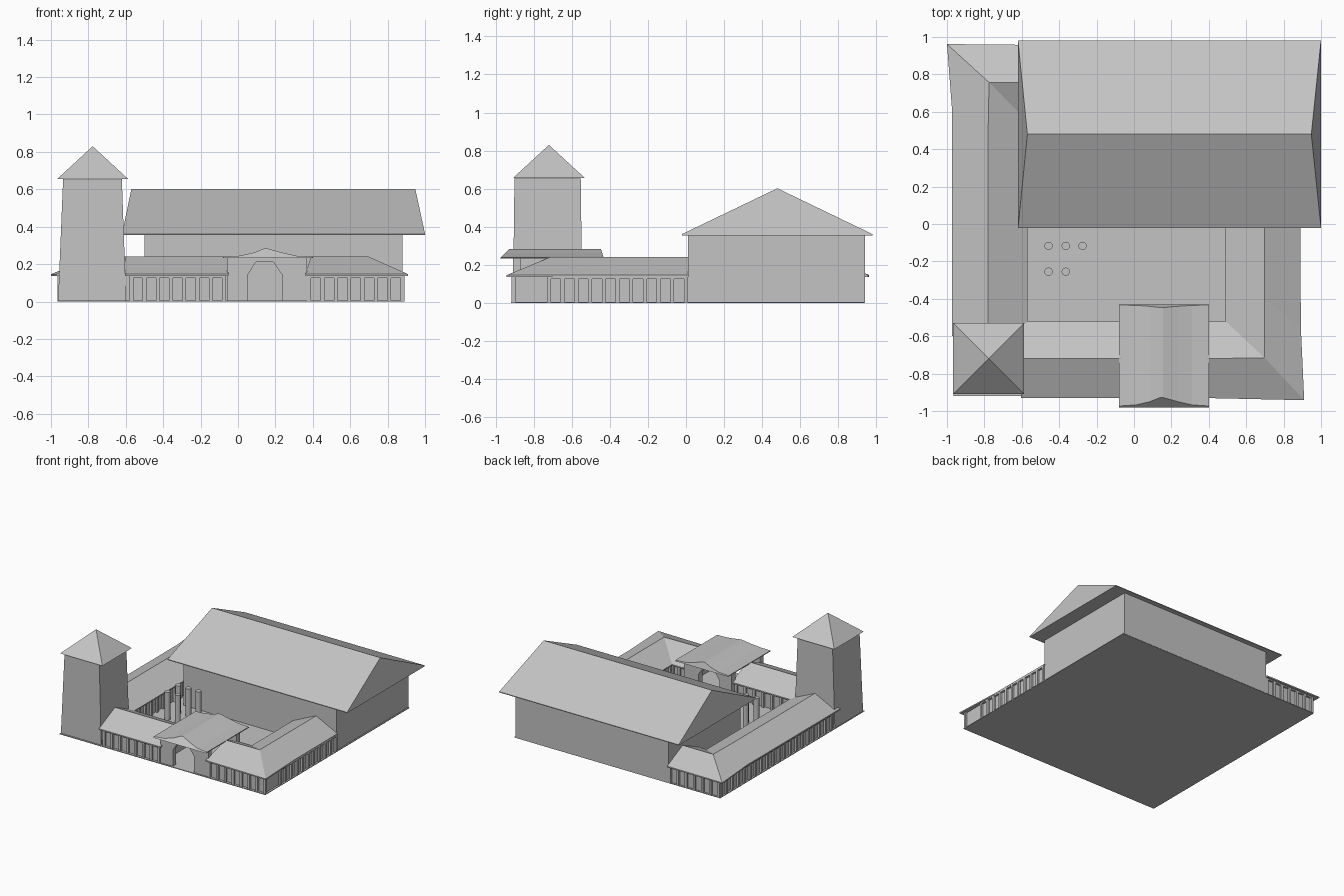
import bpy, bmesh, math

if "Cube" in bpy.data.objects:
    bpy.data.objects.remove(bpy.data.objects["Cube"])

# the whole model is one plain grey
GREY = bpy.data.materials.new("plain_grey")
GREY.diffuse_color = (0.55, 0.55, 0.55, 1)
GREY.use_nodes = True
GREY.node_tree.nodes["Principled BSDF"].inputs["Base Color"].default_value = GREY.diffuse_color

def finish(name, bm):
    bmesh.ops.recalc_face_normals(bm, faces=bm.faces)
    me = bpy.data.meshes.new(name)
    bm.to_mesh(me)
    bm.free()
    me.materials.append(GREY)
    ob = bpy.data.objects.new(name, me)
    bpy.context.collection.objects.link(ob)
    return ob

def add_box(bm, x0, x1, y0, y1, z0, z1):
    r = bmesh.ops.create_cube(bm, size=1)
    for v in r["verts"]:
        v.co = ((x0 + x1) / 2 + v.co.x * (x1 - x0),
                (y0 + y1) / 2 + v.co.y * (y1 - y0),
                (z0 + z1) / 2 + v.co.z * (z1 - z0))

def box(name, *dims):
    bm = bmesh.new()
    add_box(bm, *dims)
    return finish(name, bm)

def loft(name, sections):
    """Skin closed sections with equal point counts and cap both ends."""
    bm = bmesh.new()
    rings = [[bm.verts.new(p) for p in s] for s in sections]
    n = len(rings[0])
    for a, b in zip(rings, rings[1:]):
        for i in range(n):
            j = (i + 1) % n
            bm.faces.new((a[i], a[j], b[j], b[i]))
    bm.faces.new(rings[0])
    bm.faces.new(rings[-1])
    return finish(name, bm)

def wing_roof(name, path):
    """Each path entry: outer eave, ridge and inner eave in plan."""
    loft(name, [[(*o, 0.136), (*o, 0.146), (*r, 0.24),
                 (*i, 0.146), (*i, 0.136)] for o, r, i in path])

def post_row(name, axis, a, b, c, side):
    """Posts and top beam along an axis, standing out of a wall at c."""
    bm = bmesh.new()
    n = max(1, round((b - a) / 0.075))
    lo, hi = sorted((c - side * 0.004, c + side * 0.016))
    def bar(s, e, z0, z1):
        if axis == "x":
            add_box(bm, s, e, lo, hi, z0, z1)
        else:
            add_box(bm, lo, hi, s, e, z0, z1)
    for k in range(n + 1):
        t = a + (b - a) * k / n
        bar(t - 0.01, t + 0.01, 0.002, 0.13)
    bar(a - 0.01, b + 0.01, 0.126, 0.138)
    finish(name, bm)

# ground slab
box("courtyard_floor", -0.965, 0.89, -0.92, 0.938, 0, 0.006)

# main hall
box("hall_walls", -0.5, 0.88, 0.01, 0.94, 0.002, 0.36)
loft("hall_roof", [
    [(ex, -0.022, 0.355), (ex, -0.022, 0.361), (rx, 0.48, 0.602),
     (ex, 0.98, 0.361), (ex, 0.98, 0.355)]
    for ex, rx in ((-0.62, -0.57), (1.0, 0.948))])

# wing bodies
box("front_left_wing", -0.61, -0.06, -0.9, -0.55, 0.002, 0.14)
box("front_right_wing", 0.37, 0.875, -0.9, -0.55, 0.002, 0.14)
box("right_wing", 0.52, 0.875, -0.56, 0.01, 0.002, 0.14)
box("left_wing", -0.95, -0.6, -0.6, 0.925, 0.002, 0.14)
box("back_wing", -0.61, -0.5, 0.58, 0.925, 0.002, 0.14)

# wing posts, outside then courtyard side
post_row("front_left_posts", "x", -0.57, -0.075, -0.9, -1)
post_row("front_right_posts", "x", 0.38, 0.88, -0.9, -1)
post_row("right_posts", "y", -0.72, 0.0, 0.875, 1)
post_row("left_posts", "y", -0.5, 0.92, -0.95, -1)
post_row("back_posts", "x", -0.95, -0.51, 0.925, 1)
post_row("inner_front_left_posts", "x", -0.56, -0.075, -0.55, 1)
post_row("inner_front_right_posts", "x", 0.38, 0.5, -0.55, 1)
post_row("inner_right_posts", "y", -0.53, 0.0, 0.52, -1)
post_row("inner_left_posts", "y", -0.5, 0.56, -0.6, 1)

# wing roofs
wing_roof("front_left_roof", [((x, -0.93), (x, -0.72), (x, -0.52)) for x in (-0.605, -0.05)])
wing_roof("right_roof", [
    ((0.36, -0.93), (0.39, -0.72), (0.36, -0.52)),
    ((0.91, -0.942), (0.698, -0.715), (0.49, -0.52)),
    ((0.892, -0.55), (0.698, -0.4), (0.49, -0.4)),
    ((0.89, 0.012), (0.698, 0.012), (0.49, 0.012))])
wing_roof("left_roof", [
    ((-0.972, -0.6), (-0.78, -0.6), (-0.57, -0.6)),
    ((-0.972, 0.6), (-0.78, 0.5), (-0.57, 0.5)),
    ((-1.0, 0.962), (-0.775, 0.757), (-0.57, 0.55)),
    ((-0.5, 0.957), (-0.5, 0.757), (-0.5, 0.55))])

# gatehouse: front and back walls with an arched opening
ARCH = [(-0.06, 0.002), (0.05, 0.002), (0.05, 0.14), (0.095, 0.21), (0.19, 0.21),
        (0.238, 0.14), (0.238, 0.002), (0.37, 0.002), (0.37, 0.236), (-0.06, 0.236)]
for name, y0, y1 in (("gate_front_wall", -0.91, -0.87), ("gate_back_wall", -0.55, -0.5)):
    loft(name, [[(x, y, z) for x, z in ARCH] for y in (y0, y1)])

# gatehouse roof with flared eaves and leaning gable ends
half = [(0.24, 0.232), (0.24, 0.239), (0.15, 0.245), (0.075, 0.262), (0.008, 0.284)]
prof = half + [(-x, z) for x, z in reversed(half)]
loft("gate_roof", [
    [(0.16 - 0.012 * (z > 0.28) + x, y + lean * (z - 0.235), z) for x, z in prof]
    for y, lean in ((-0.977, 1.0), (-0.432, -0.3))])

# corner tower, tapered sideways, with pyramid roof
def rect(cx, cy, hx, hy, z):
    return [(cx + sx * hx, cy + sy * hy, z) for sx, sy in ((-1, -1), (1, -1), (1, 1), (-1, 1))]
loft("tower_walls", [rect(-0.78, -0.727, 0.182, 0.182, 0.002), rect(-0.778, -0.727, 0.157, 0.174, 0.655)])
bm = bmesh.new()
base = [bm.verts.new(p) for p in rect(-0.777, -0.72, 0.19, 0.19, 0.655)]
top = bm.verts.new((-0.777, -0.72, 0.83))
bm.faces.new(base)
for i in range(4):
    bm.faces.new((base[i], base[(i + 1) % 4], top))
finish("tower_roof", bm)

# round posts standing in the courtyard
bm = bmesh.new()
for x, y in ((-0.457, -0.117), (-0.365, -0.117), (-0.275, -0.117), (-0.457, -0.255), (-0.365, -0.255)):
    r = bmesh.ops.create_cone(bm, cap_ends=True, segments=16, radius1=0.022, radius2=0.022, depth=0.23)
    bmesh.ops.translate(bm, verts=r["verts"], vec=(x, y, 0.118))
finish("courtyard_posts", bm)
